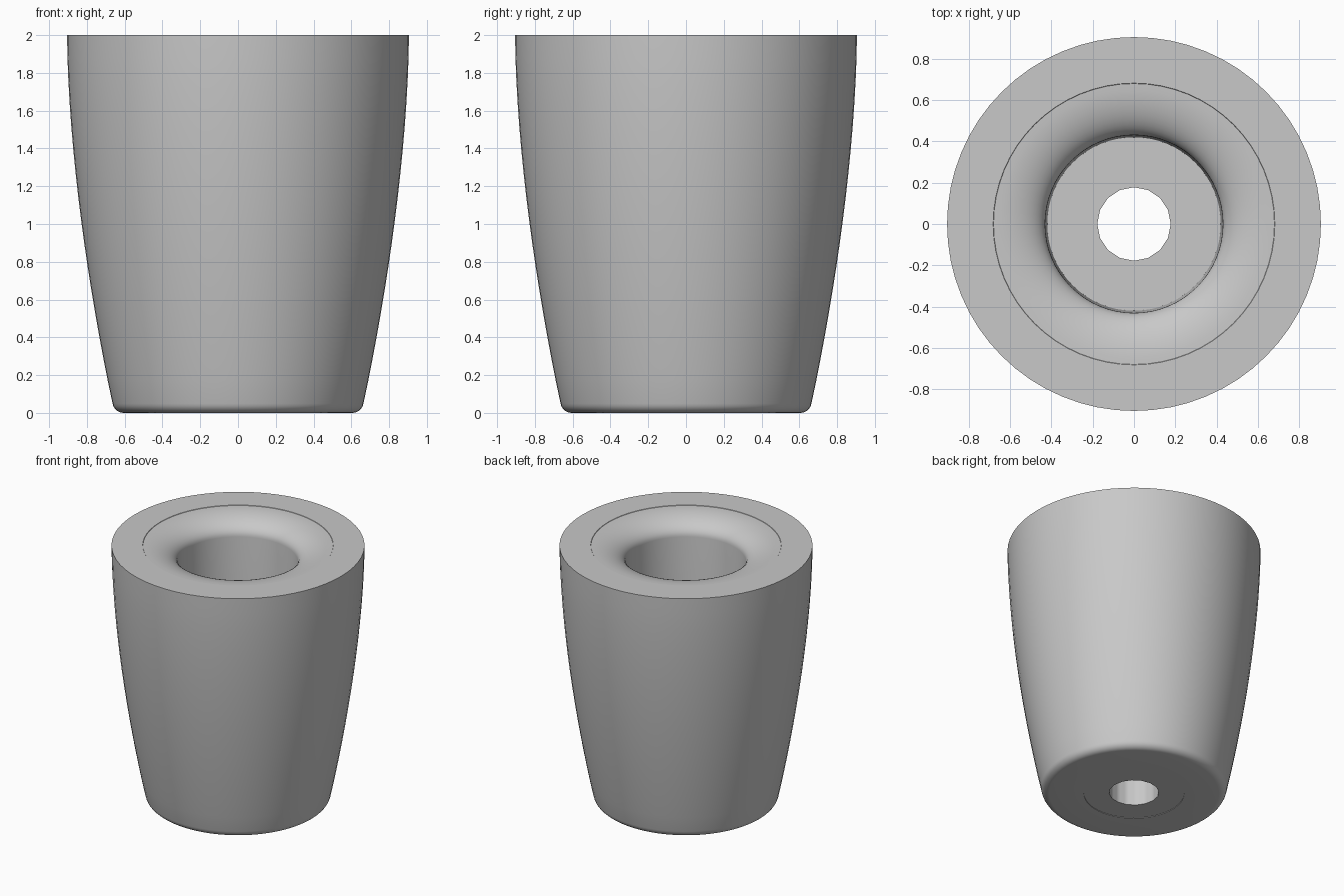
import bpy
import bmesh
import math

if "Cube" in bpy.data.objects:
    bpy.data.objects.remove(bpy.data.objects["Cube"], do_unlink=True)

SEGMENTS = 64
HOLE_SIDES = 16
HOLE_R = 0.178

grey = bpy.data.materials.new("plain_grey")
grey.use_nodes = True
grey.diffuse_color = (0.58, 0.58, 0.58, 1)
grey.node_tree.nodes["Principled BSDF"].inputs["Base Color"].default_value = (0.58, 0.58, 0.58, 1)


def polygon_radius(r, angle):
    """Radius of a regular polygon with HOLE_SIDES sides at this angle."""
    half = math.pi / HOLE_SIDES
    return r * math.cos(half) / math.cos(angle % (2 * half) - half)


def lathe(name, profile):
    """Revolve a closed (radius, height) profile around z."""
    bm = bmesh.new()
    rings = []
    for r, z in profile:
        ring = []
        for i in range(SEGMENTS):
            a = 2 * math.pi * i / SEGMENTS
            rad = polygon_radius(r, a) if r == HOLE_R else r
            ring.append(bm.verts.new((rad * math.cos(a), rad * math.sin(a), z)))
        rings.append(ring)
    for k, ring in enumerate(rings):
        above = rings[(k + 1) % len(rings)]
        for i in range(SEGMENTS):
            j = (i + 1) % SEGMENTS
            bm.faces.new((ring[i], ring[j], above[j], above[i]))
    bmesh.ops.recalc_face_normals(bm, faces=bm.faces)
    mesh = bpy.data.meshes.new(name)
    bm.to_mesh(mesh)
    bm.free()
    mesh.materials.append(grey)
    obj = bpy.data.objects.new(name, mesh)
    bpy.context.collection.objects.link(obj)
    bpy.ops.object.select_all(action='DESELECT')
    obj.select_set(True)
    bpy.context.view_layer.objects.active = obj
    bpy.ops.object.shade_smooth_by_angle(angle=math.radians(30))
    return obj


# Underside: drain hole edge and a shallow recessed disc
profile = [(HOLE_R, 0.004), (0.36, 0.004), (0.36, 0)]

# Rounded bottom corner
for i in range(7):
    a = math.radians(80 * i / 6)
    profile.append((0.605 + 0.06 * math.sin(a), 0.06 - 0.06 * math.cos(a)))

# Bulging, tapered outer wall
for i in range(1, 17):
    z = 0.05 + 1.95 * i / 16
    profile.append((0.905 - 0.24 * ((2 - z) / 1.95) ** 1.7, z))

# Flat rim, then the lip rolling down into the bore
profile.append((0.682, 2))
for i in range(13):
    a = math.radians(90 * i / 12)
    profile.append((0.68 - 0.25 * math.sin(a), 1.997 - 0.13 * (1 - math.cos(a))))

# Bore wall, floor and hole
profile += [(0.42, 0.3), (HOLE_R, 0.3)]

lathe("tapered_pot", profile)
